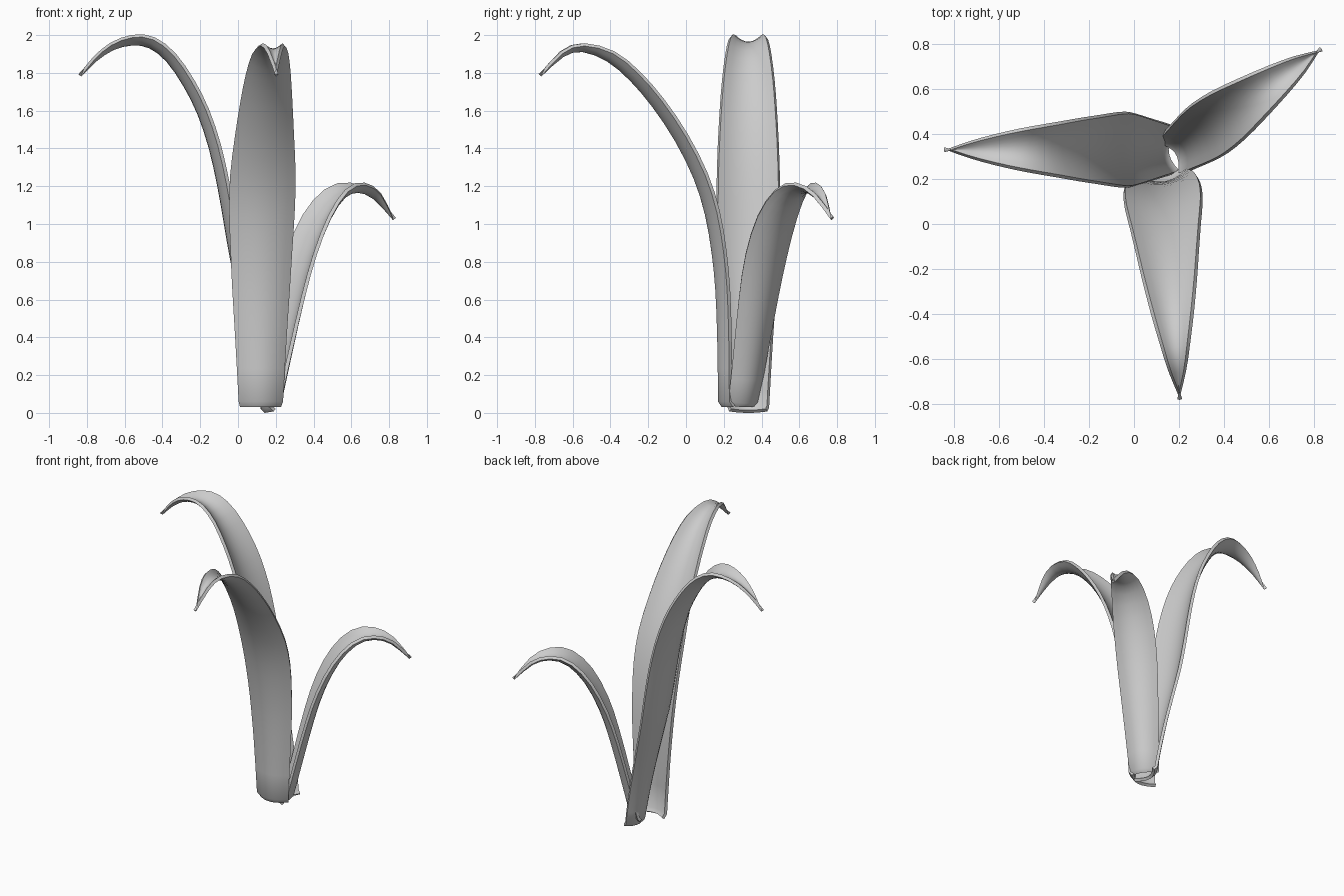
import bpy, bmesh, math
from mathutils import Vector

if "Cube" in bpy.data.objects:
    bpy.data.objects.remove(bpy.data.objects["Cube"])

THICK = 0.02
ACROSS = 8      # strips across a leaf
STEPS = 2       # rows between profile points


def smooth_path(pts):
    """Catmull-Rom through (out, height, half width) points."""
    p = [Vector(q) for q in pts]
    p = [2 * p[0] - p[1]] + p + [2 * p[-1] - p[-2]]
    rows = []
    for a, b, c, d in zip(p, p[1:], p[2:], p[3:]):
        for k in range(STEPS):
            t = k / STEPS
            rows.append(0.5 * (2 * b + (c - a) * t + (2 * a - 5 * b + 4 * c - d) * t * t
                               + (3 * b - a - 3 * c + d) * t ** 3))
    return rows + [p[-2]]


def leaf(name, base, angle, profile, foot):
    """Gutter-shaped leaf: midrib follows the profile, edges curl to the inside."""
    out = Vector((math.cos(angle), math.sin(angle), 0))
    side = Vector((-out.y, out.x, 0))
    up = Vector((0, 0, 1))
    origin = Vector((base[0], base[1], 0))
    rows = smooth_path(profile)
    # tucked-in foot below the first row
    d, z, w = rows[0]
    rows.insert(0, Vector((d - 0.02, foot, w * 0.92)))
    bm = bmesh.new()
    grid = []
    for i, (d, z, w) in enumerate(rows):
        a, b = rows[max(i - 1, 1)], rows[min(max(i + 1, 2), len(rows) - 1)]
        t = Vector((b[0] - a[0], b[1] - a[1])).normalized()
        inward = -t.y * out + t.x * up
        sag = min(0.05, 0.5 * w)
        line = []
        for j in range(ACROSS + 1):
            u = 2 * j / ACROSS - 1
            line.append(bm.verts.new(origin + out * d + up * z + side * (w * u)
                                     + inward * (sag * u * u)))
        grid.append(line)
    for r, s in zip(grid, grid[1:]):
        for j in range(ACROSS):
            bm.faces.new((r[j], s[j], s[j + 1], r[j + 1]))
    me = bpy.data.meshes.new(name)
    bm.to_mesh(me)
    bm.free()
    ob = bpy.data.objects.new(name, me)
    bpy.context.collection.objects.link(ob)
    mod = ob.modifiers.new("thickness", 'SOLIDIFY')
    mod.thickness = THICK
    mod.offset = 1
    bpy.context.view_layer.objects.active = ob
    ob.select_set(True)
    bpy.ops.object.modifier_apply(modifier=mod.name)
    bpy.ops.object.shade_smooth_by_angle(angle=math.radians(40))
    ob.select_set(False)


# tall leaf arching to the left
leaf("left_leaf", (0.12, 0.33), math.pi, [
    (0, 0.02, 0.11), (0.03, 0.2, 0.12), (0.07, 0.4, 0.132), (0.115, 0.6, 0.146),
    (0.16, 0.8, 0.16), (0.195, 1.0, 0.168), (0.23, 1.2, 0.168), (0.275, 1.4, 0.162),
    (0.335, 1.58, 0.152), (0.41, 1.73, 0.14), (0.5, 1.86, 0.123), (0.59, 1.93, 0.105),
    (0.68, 1.945, 0.082), (0.78, 1.92, 0.055), (0.87, 1.86, 0.028), (0.95, 1.78, 0.002)], 0.0)

# tall leaf arching to the front
leaf("front_leaf", (0.125, 0.17), math.radians(-85.3), [
    (0, 0.06, 0.118), (0.005, 0.4, 0.137), (0.015, 0.65, 0.153), (0.035, 0.85, 0.164),
    (0.07, 1.05, 0.174), (0.13, 1.24, 0.174), (0.23, 1.44, 0.157), (0.35, 1.62, 0.138),
    (0.47, 1.76, 0.119), (0.59, 1.86, 0.096), (0.72, 1.91, 0.065), (0.82, 1.885, 0.038),
    (0.94, 1.78, 0.002)], 0.03)

# short leaf arching to the back right
leaf("back_right_leaf", (0.21, 0.335), math.radians(35.4), [
    (0, 0.05, 0.1), (0.06, 0.3, 0.112), (0.135, 0.6, 0.128), (0.205, 0.82, 0.136),
    (0.3, 1.01, 0.13), (0.41, 1.13, 0.108), (0.52, 1.165, 0.078), (0.63, 1.13, 0.045),
    (0.75, 1.02, 0.002)], 0.03)
